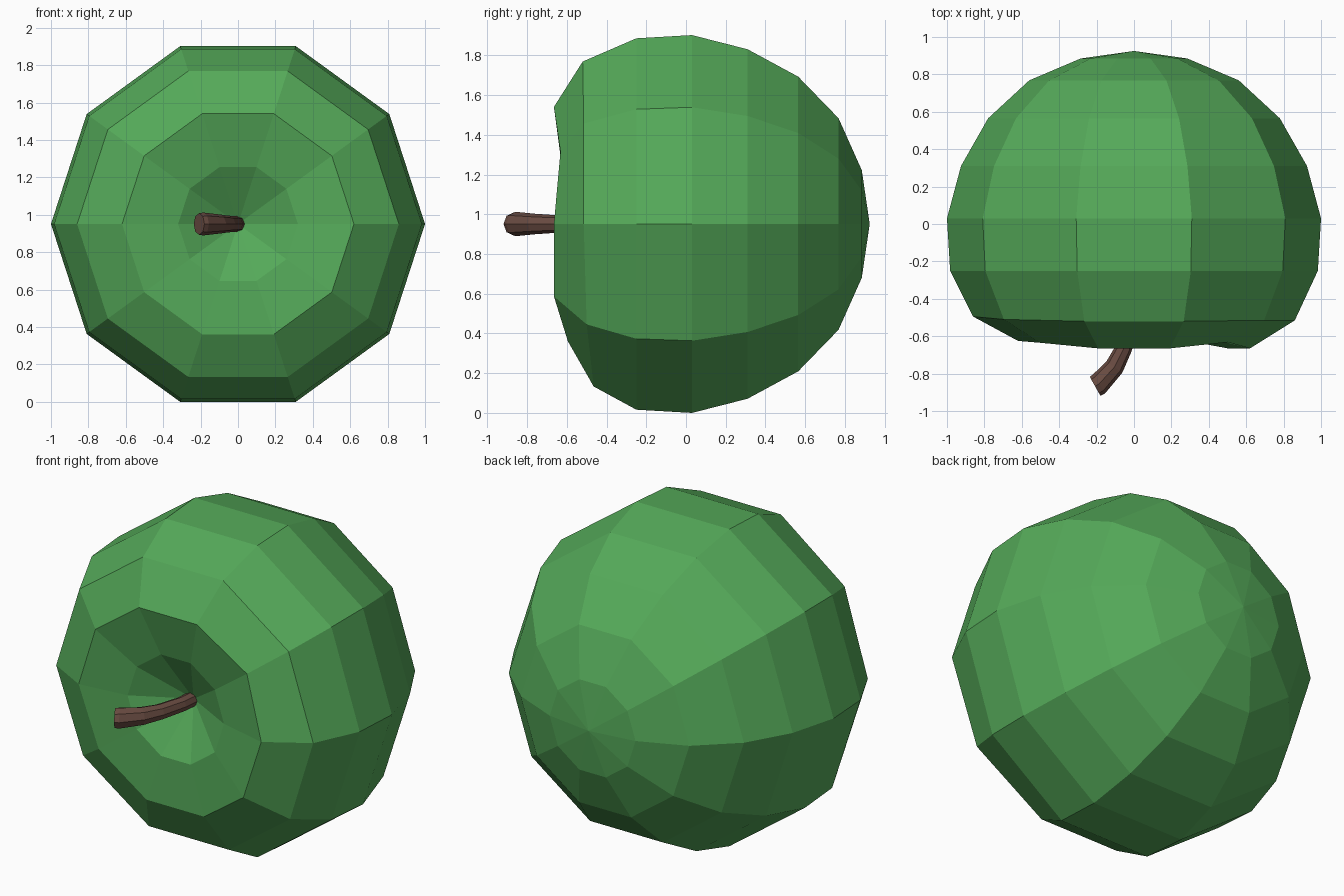
import bpy, bmesh
from math import cos, sin, pi
from mathutils import Vector

if "Cube" in bpy.data.objects:
    bpy.data.objects.remove(bpy.data.objects["Cube"])

ZC = 0.951  # height of the fruit axis, which lies along y


def material(name, rgb):
    m = bpy.data.materials.new(name)
    m.diffuse_color = (*rgb, 1)
    m.use_nodes = True
    m.node_tree.nodes["Principled BSDF"].inputs["Base Color"].default_value = m.diffuse_color
    return m


def loft(name, rings, mat, tips=(None, None)):
    """Skin rings of points; each end closes to a tip point or a flat cap."""
    bm = bmesh.new()
    loops = [[bm.verts.new(p) for p in ring] for ring in rings]
    n = len(loops[0])
    for a, b in zip(loops, loops[1:]):
        for i in range(n):
            j = (i + 1) % n
            bm.faces.new((a[i], a[j], b[j], b[i]))
    for loop, tip in zip((loops[0], loops[-1]), tips):
        if tip is None:
            bm.faces.new(loop)
        else:
            t = bm.verts.new(tip)
            for i in range(n):
                bm.faces.new((loop[i], loop[(i + 1) % n], t))
    bmesh.ops.recalc_face_normals(bm, faces=bm.faces)
    me = bpy.data.meshes.new(name)
    bm.to_mesh(me)
    bm.free()
    me.materials.append(mat)
    ob = bpy.data.objects.new(name, me)
    bpy.context.collection.objects.link(ob)
    return ob


# Fruit body: ten-sided lathe with a slightly uneven rim around the dimple
shoulder = [-.515, -.515, -.52, -.52, -.51, -.495, -.475, -.465, -.465, -.50]
rim = [-.665, -.632, -.665, -.665, -.635, -.625, -.605, -.595, -.595, -.665]
profile = [(.32, [-.59] * 10), (.62, rim), (.86, shoulder)]
profile += [(r, [y] * 10) for r, y in ((.983, -.25), (1, .03), (.925, .31),
                                       (.78, .565), (.56, .768), (.285, .885))]
rings = [[(r * cos(k * pi / 5), ys[k], ZC + r * sin(k * pi / 5)) for k in range(10)]
         for r, ys in profile]
loft("fruit_body", rings, material("green_skin", (.09, .40, .10)),
     ((0, -.42, ZC), (0, .925, ZC)))

# Stem: bent eight-sided tube, x, y, radius at each station
path = [(0, -.38, .042), (-.015, -.52, .042), (-.055, -.665, .045),
        (-.105, -.765, .052), (-.185, -.853, .061), (-.208, -.868, .058)]
tube = []
for i, (x, y, r) in enumerate(path):
    a, b = path[max(i - 1, 0)], path[min(i + 1, len(path) - 1)]
    t = Vector((b[0] - a[0], b[1] - a[1], 0)).normalized()
    if i >= 4:
        t = Vector((-.87, -.49, 0)).normalized()
    side = t.cross(Vector((0, 0, 1)))
    tube.append([Vector((x, y, ZC)) + r * (side * cos(q) + Vector((0, 0, sin(q))))
                 for q in (k * pi / 4 for k in range(8))])
loft("stem", tube, material("brown_stem", (.14, .07, .053)))
